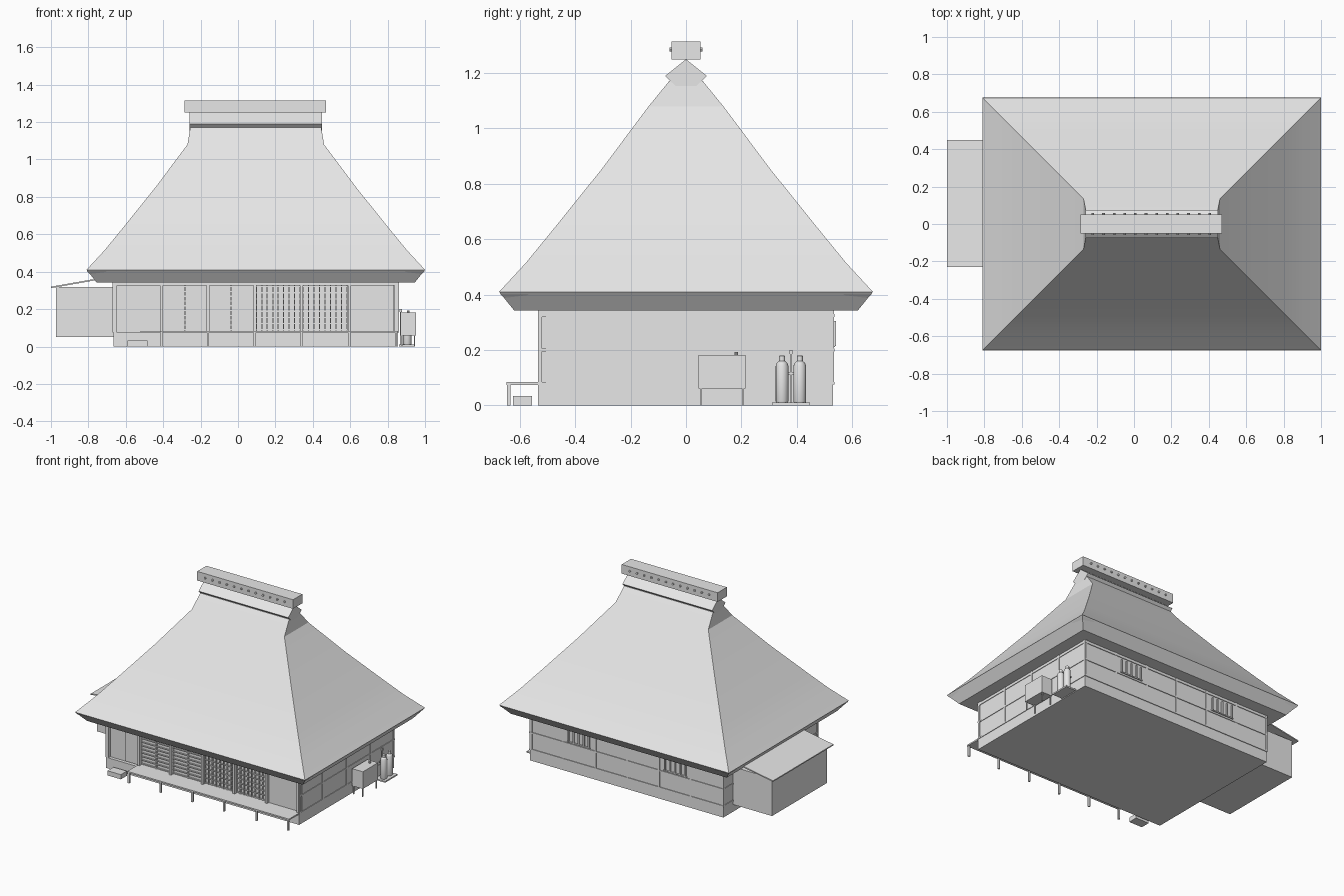
import bpy, bmesh, math
from mathutils import Matrix, Vector

if "Cube" in bpy.data.objects:
    bpy.data.objects.remove(bpy.data.objects["Cube"])

grey = bpy.data.materials.new("pale_grey")
grey.diffuse_color = (0.8, 0.8, 0.8, 1)
grey.use_nodes = True
grey.node_tree.nodes["Principled BSDF"].inputs["Base Color"].default_value = grey.diffuse_color


def finish(name, bm, smooth=False):
    bmesh.ops.recalc_face_normals(bm, faces=bm.faces)
    me = bpy.data.meshes.new(name)
    bm.to_mesh(me)
    bm.free()
    me.materials.append(grey)
    ob = bpy.data.objects.new(name, me)
    bpy.context.collection.objects.link(ob)
    if smooth:
        bpy.ops.object.select_all(action='DESELECT')
        ob.select_set(True)
        bpy.context.view_layer.objects.active = ob
        bpy.ops.object.shade_smooth_by_angle(angle=math.radians(25))
    return ob


def boxes(name, items):
    """One object from (x0, x1, y0, y1, z0, z1) boxes."""
    bm = bmesh.new()
    for x0, x1, y0, y1, z0, z1 in items:
        m = Matrix.Translation(((x0 + x1) / 2, (y0 + y1) / 2, (z0 + z1) / 2))
        bmesh.ops.create_cube(bm, size=1, matrix=m @ Matrix.Diagonal((x1 - x0, y1 - y0, z1 - z0, 1)))
    return finish(name, bm)


def loft(name, rings, smooth=False):
    """Skin a list of equal-length point rings and cap both ends."""
    bm = bmesh.new()
    vs = [[bm.verts.new(p) for p in r] for r in rings]
    n = len(vs[0])
    for a, b in zip(vs, vs[1:]):
        for i in range(n):
            bm.faces.new((a[i], a[(i + 1) % n], b[(i + 1) % n], b[i]))
    bm.faces.new(vs[0])
    bm.faces.new(vs[-1])
    return finish(name, bm, smooth)


def lathe(name, x, y, profile, n=16):
    rings = [[(x + r * math.cos(2 * math.pi * i / n), y + r * math.sin(2 * math.pi * i / n), z)
              for i in range(n)] for r, z in profile]
    return loft(name, rings, True)


# Thatched hip roof with sloped eave underside
CX = 0.095


def rect(hx, hy, z):
    return [(CX + sx * hx, sy * hy, z) for sx, sy in ((-1, -1), (1, -1), (1, 1), (-1, 1))]


loft("thatched_roof", [rect(*r) for r in (
    (0.85, 0.62, 0.342), (0.905, 0.675, 0.41), (0.808, 0.578, 0.515), (0.718, 0.488, 0.625),
    (0.537, 0.307, 0.85), (0.365, 0.135, 1.08), (0.35, 0.06, 1.172))], True)

# Folded corner pieces under the eaves
bm = bmesh.new()
for sx in (-1, 1):
    for sy in (-1, 1):
        pts = [(0.902, 0.672, 0.403), (0.797, 0.670, 0.403), (0.90, 0.567, 0.403), (0.845, 0.615, 0.345)]
        c, a, b, t = [bm.verts.new((CX + sx * x, sy * y, z)) for x, y, z in pts]
        for f in ((c, a, t), (c, t, b), (a, b, t), (c, b, a)):
            bm.faces.new(f)
finish("eave_corners", bm)

# Ridge cap, ridge beam and pegs
section = [(0, 1.25), (-0.075, 1.19), (-0.055, 1.17), (0, 1.12), (0.055, 1.17), (0.075, 1.19)]
loft("ridge_cap", [[(x, y, z) for y, z in section] for x in (-0.258, 0.448)])
boxes("ridge_beam", [(-0.285, 0.47, -0.052, 0.052, 1.25, 1.315)])
bm = bmesh.new()
for i in range(12):
    m = Matrix.Translation((-0.22 + i * 0.0568, 0, 1.285)) @ Matrix.Rotation(math.pi / 2, 4, 'X')
    bmesh.ops.create_cone(bm, cap_ends=True, segments=8, radius1=0.007, radius2=0.007, depth=0.12, matrix=m)
finish("ridge_pegs", bm)

# House body: front is set back between sill and header
X0, X1, Y = -0.67, 0.86, 0.535
boxes("house_body", [(X0 + 0.004, X1 - 0.004, -0.505, Y - 0.004, 0, 0.35)])
boxes("front_sill", [(X0 + 0.004, X1 - 0.004, -Y, -0.505, 0, 0.075)])
boxes("front_header", [(X0, X1, -Y, -0.505, 0.325, 0.35)])
cols = [-0.41, -0.16, 0.09, 0.34, 0.595, 0.845]
boxes("front_columns", [(x - 0.008, x + 0.008, -Y, -0.5, 0.07, 0.33) for x in cols + [-0.655]])
boxes("entrance_doors", [(-0.525, -0.418, -0.52, -0.5, 0.08, 0.325),
                         (-0.645, -0.525, -0.512, -0.5, 0.02, 0.325)])
boxes("end_panel", [(0.605, 0.835, -0.515, -0.5, 0.08, 0.325)])

# Slatted shutters and lattice screens in the front bays
slats, lattice = [], []
for i, x in enumerate(cols[:4]):
    a, b = x + 0.008, x + 0.242
    group = slats if i < 2 else lattice
    rows = 9 if i < 2 else 7
    for k in range(rows + 1):
        z = 0.09 + k * 0.23 / rows
        group.append((a, b, -0.513, -0.504, z - 0.003, z + 0.003))
    if i >= 2:
        for k in range(9):
            xx = a + (b - a) * k / 8
            lattice.append((xx - 0.003, xx + 0.003, -0.515, -0.504, 0.085, 0.325))
    else:
        xx = (a + b) / 2
        slats.append((xx - 0.004, xx + 0.004, -0.515, -0.504, 0.085, 0.325))
boxes("slatted_shutters", slats)
boxes("lattice_screens", lattice)

# Timber framing on the back and both ends
frame = []
for x in [X0 + 0.008] + cols:
    frame.append((x - 0.007, x + 0.007, Y - 0.006, Y, 0.08, 0.345))
for z in (0.08, 0.2, 0.325):
    frame.append((X0, X1, Y - 0.006, Y + 0.001, z - 0.005, z + 0.005))
    for xa in (X0, X1 - 0.006):
        frame.append((xa, xa + 0.006, -Y, Y, z - 0.005, z + 0.005))
for y in (-0.527, -0.27, 0, 0.27, 0.527):
    for xa in (X0, X1 - 0.006):
        frame.append((xa, xa + 0.006, y - 0.007, y + 0.007, 0.08, 0.345))
boxes("timber_frame", frame)

# Barred windows on the back
bars = []
for x in (0.47, -0.29):
    bars += [(x - 0.08 + k * 0.04 - 0.005, x - 0.08 + k * 0.04 + 0.005, Y - 0.005, Y + 0.006, 0.215, 0.305)
             for k in range(5)]
    bars.append((x - 0.09, x + 0.09, Y - 0.005, Y + 0.004, 0.21, 0.218))
boxes("window_bars", bars)

# Veranda and stepping stone
boxes("veranda_deck", [(-0.418, 0.855, -0.648, -0.505, 0.074, 0.084)])
boxes("veranda_posts", [(x - 0.006, x + 0.006, -0.646, -0.634, 0, 0.075) for x in cols])
boxes("step_stone", [(-0.59, -0.485, -0.625, -0.557, 0, 0.033)])

# Lean-to on the left end
boxes("lean_to", [(-0.972, -0.66, -0.20, 0.42, 0.05, 0.318)])
loft("lean_to_roof", [[(-1.0, y, 0.312), (-0.66, y, 0.372), (-0.66, y, 0.38), (-1.0, y, 0.32)]
                      for y in (-0.23, 0.45)])

# Fuel tank on legs
boxes("fuel_tank", [(0.868, 0.952, 0.045, 0.215, 0.06, 0.182)])
boxes("tank_legs", [(x, x + 0.007, y, y + 0.007, 0, 0.062) for x in (0.872, 0.94) for y in (0.05, 0.203)])
lathe("tank_cap", 0.91, 0.182, [(0.007, 0.18), (0.007, 0.192)], 10)

# Gas cylinders on a base slab with a regulator post
boxes("cylinder_base", [(0.862, 0.942, 0.31, 0.447, 0, 0.01)])
for y in (0.347, 0.411):
    lathe("gas_cylinder", 0.905, y, [(0.021, 0.01), (0.023, 0.015), (0.023, 0.142), (0.019, 0.153),
                                     (0.011, 0.16), (0.011, 0.178), (0.008, 0.18)])
boxes("regulator", [(0.866, 0.872, 0.376, 0.382, 0.01, 0.2), (0.864, 0.876, 0.374, 0.384, 0.185, 0.2),
                    (0.868, 0.874, 0.347, 0.411, 0.112, 0.118)])
